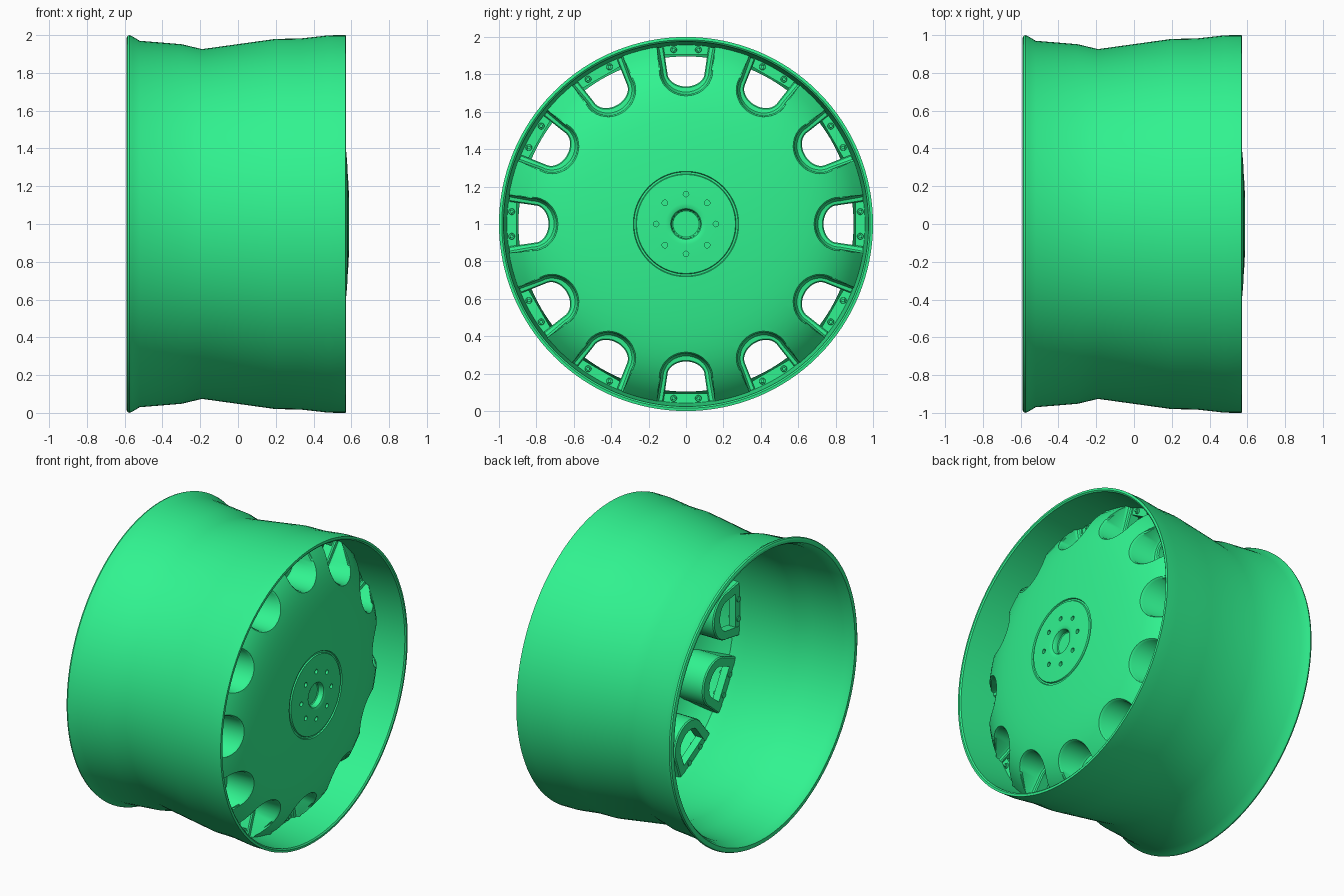
import bpy, bmesh, math
from mathutils import Matrix

if "Cube" in bpy.data.objects:
    bpy.data.objects.remove(bpy.data.objects["Cube"])

N = 12  # windows around the wheel
mat = bpy.data.materials.new("green_paint")
mat.diffuse_color = (0.03, 0.9, 0.28, 1)
mat.use_nodes = True
mat.node_tree.nodes["Principled BSDF"].inputs["Base Color"].default_value = mat.diffuse_color


def dome(r):
    return 0.59 - 0.115 * r ** 2 - 0.2 * r ** 8


def finish(bm, name, angle=30):
    bmesh.ops.remove_doubles(bm, verts=bm.verts, dist=1e-5)
    bmesh.ops.recalc_face_normals(bm, faces=bm.faces)
    me = bpy.data.meshes.new(name)
    bm.to_mesh(me)
    bm.free()
    ob = bpy.data.objects.new(name, me)
    bpy.context.collection.objects.link(ob)
    me.materials.append(mat)
    smooth(ob, angle)
    return ob


def smooth(ob, angle):
    bpy.ops.object.select_all(action='DESELECT')
    ob.select_set(True)
    bpy.context.view_layer.objects.active = ob
    bpy.ops.object.shade_smooth_by_angle(angle=math.radians(angle))


def loft(bm, rings, closed=True, loop=False):
    vs = [[bm.verts.new(p) for p in ring] for ring in rings]
    n = len(vs[0])
    for i in range(len(vs) if loop else len(vs) - 1):
        a, b = vs[i], vs[(i + 1) % len(vs)]
        for j in range(n if closed else n - 1):
            k = (j + 1) % n
            bm.faces.new((a[j], a[k], b[k], b[j]))
    return vs


def lathe(name, prof, seg, loop, angle=30):
    bm = bmesh.new()
    rings = [[(x, r * math.sin(2 * math.pi * j / seg), 1 + r * math.cos(2 * math.pi * j / seg))
              for j in range(seg)] for x, r in prof]
    loft(bm, rings, True, loop)
    bmesh.ops.dissolve_degenerate(bm, dist=1e-6, edges=bm.edges)
    return finish(bm, name, angle)


def turn(i, count=N):
    return Matrix.Translation((0, 0, 1)) @ Matrix.Rotation(2 * math.pi * i / count, 4, 'X')


def u_shape(kind, off=0.0, end=0.945):
    """Open U outline as (sideways, radial) points, grown by off."""
    bottom, w0, rc, w1 = (0.685, 0.143, 0.82, 0.165) if kind == "pocket" else (0.735, 0.1, 0.81, 0.12)
    a, b = w0 + off, rc - bottom + off
    arc = [(-a * math.cos(math.pi * j / 18), rc - b * math.sin(math.pi * j / 18)) for j in range(19)]
    return [(-w1 - off, end)] + arc + [(w1 + off, end)]


# Barrel of the rim with rolled lips
lathe("rim_barrel", [
    (-.59, .985), (-.585, .996), (-.575, 1.0), (-.56, .994), (-.52, .97), (-.3, .952), (-.19, .926),
    (.2, .98), (.33, .982), (.48, .999), (.57, 1.0), (.572, .985), (.565, .976), (.46, .968), (.3, .956),
    (.2, .95), (-.19, .896), (-.3, .922), (-.52, .94), (-.57, .955), (-.588, .967)], 128, True)

# Domed disc with hub recess and ring groove
radii = [.11, .18, .264, .268, .278, .282] + [.3 + .0475 * i for i in range(15)]
front = [(.545, 0), (.545, .07), (.55, .075), (.573, .076), (.583, .082), (.588, .094)]
front += [(dome(r) - (.008 if .266 < r < .28 else 0), r) for r in radii]
back = [(dome(r) - .035, r) for r in reversed(radii[6:])] + [(.5, .25), (.5, 0)]
disc = lathe("domed_disc", front + back, 144, False)

# Cutter for windows and lug holes
bm = bmesh.new()
for i in range(N):
    m = turn(i)
    outline = u_shape("pocket", 0, 1.05)
    ends = loft(bm, [[m @ Matrix.Translation((x, y, r)).to_translation() for y, r in outline] for x in (0.1, 0.8)])
    for e in ends:
        bm.faces.new(e)
for i in range(8):
    bmesh.ops.create_cone(bm, cap_ends=True, segments=16, radius1=.015, radius2=.015, depth=.1,
                          matrix=turn(i, 8) @ Matrix.Translation((.618, 0, .16)) @ Matrix.Rotation(math.pi / 2, 4, 'Y'))
cutter = finish(bm, "window_cutter")
cutter.hide_render = True
mod = disc.modifiers.new("windows", 'BOOLEAN')
mod.operation, mod.solver, mod.object = 'DIFFERENCE', 'EXACT', cutter
bpy.context.view_layer.objects.active = disc
bpy.ops.object.modifier_apply(modifier=mod.name)
bpy.data.objects.remove(cutter)
smooth(disc, 30)

# Recessed U-shaped trays around the window holes
P = "pocket"
rim_x = lambda y, r, d: dome(math.hypot(y, r)) - d
bm = bmesh.new()
for i in range(N):
    m = turn(i)
    layers = [[(rim_x(y, r, 0), y, r) for y, r in u_shape(P)],
              [(rim_x(y, r, .012) if rim_x(y, r, .012) > .35 else .35, y, r) for y, r in u_shape(P, -.008)]]
    for kind, off, x in ((P, -.012, .345), (P, -.02, .333), ("hole", .006, .33), ("hole", 0, .322),
                         ("hole", 0, .26), (P, .012, .26), (P, .018, .268)):
        layers.append([(x, y, r) for y, r in u_shape(kind, off)])
    layers.append([(max(.27, rim_x(y, r, .02)), y, r) for y, r in u_shape(P, .018)])
    loft(bm, [[m @ Matrix.Translation(p).to_translation() for p in l] for l in layers], False, True)
finish(bm, "window_trays", 35)

# Flat mounting flange at the outer end of each window
bm = bmesh.new()
for i in range(N):
    bmesh.ops.create_cube(bm, size=1, matrix=turn(i) @ Matrix.Translation((.288, 0, .932))
                          @ Matrix.Diagonal((.05, .27, .054, 1)))
finish(bm, "window_flanges")

# Pair of bolts on every flange
bm = bmesh.new()
for i in range(N):
    for s in (-1, 1):
        for rad, x, d in ((.018, .316, .012), (.01, .322, .02), (.018, .262, .012)):
            bmesh.ops.create_cone(bm, cap_ends=True, segments=16, radius1=rad, radius2=rad * .85, depth=d,
                                  matrix=turn(i) @ Matrix.Translation((x, s * .066, .932))
                                  @ Matrix.Rotation(math.pi / 2, 4, 'Y'))
finish(bm, "flange_bolts")
